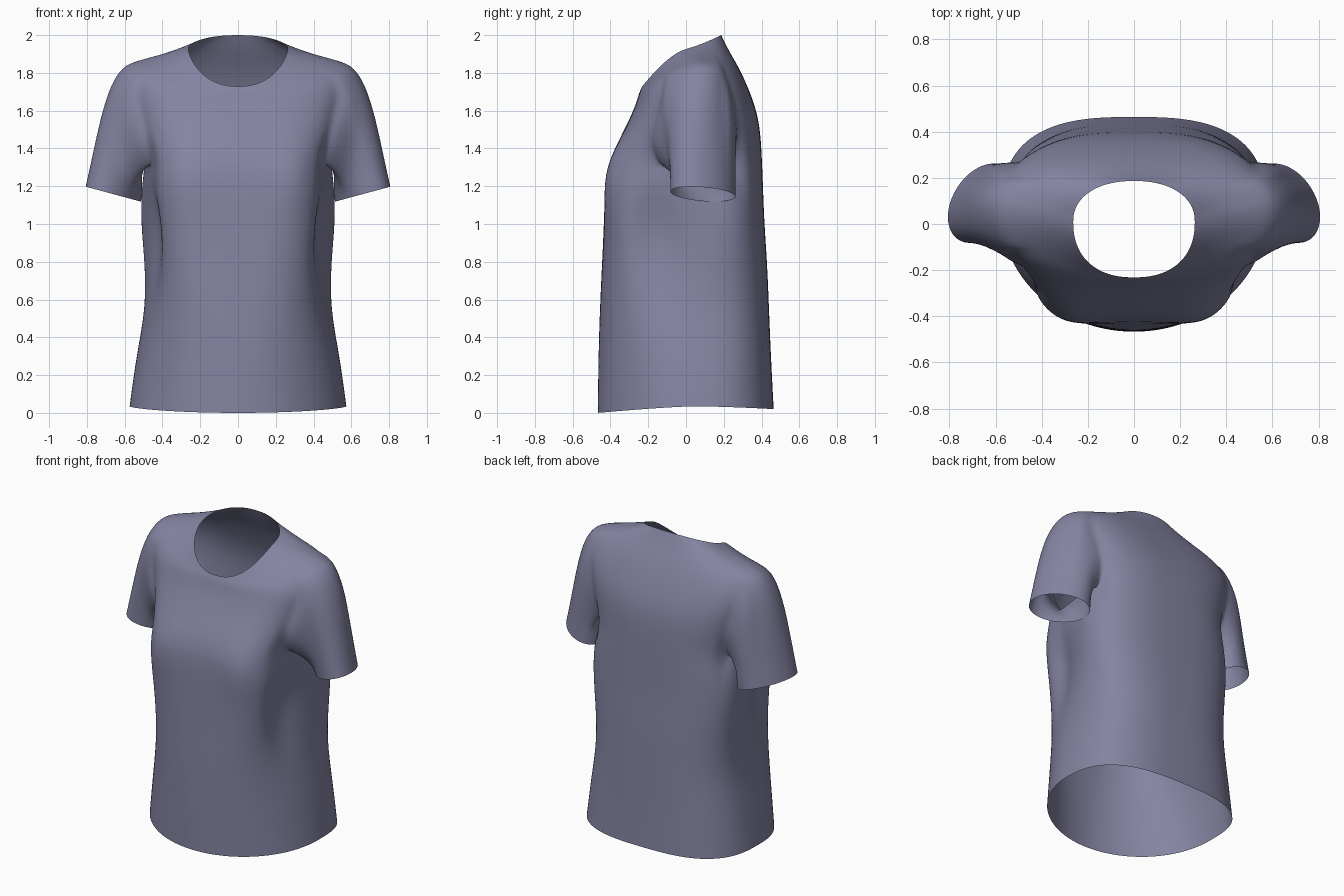
import bpy, bmesh, math
from mathutils import Vector

if "Cube" in bpy.data.objects:
    bpy.data.objects.remove(bpy.data.objects["Cube"])

fabric = bpy.data.materials.new("muted violet fabric")
fabric.diffuse_color = (0.23, 0.23, 0.36, 1)
fabric.use_nodes = True
fabric.node_tree.nodes["Principled BSDF"].inputs["Base Color"].default_value = fabric.diffuse_color

# Torso rows, hem to neckline:
# z front, z side, z back, half width, y front, y back, y of widest point, roundness front, back
ROWS = [
    (0.00, 0.035, 0.02, .575, -.468, .465, .04, 2.0, 2.8),
    (0.30, 0.30, 0.30, .540, -.465, .45, .05, 2.1, 2.8),
    (0.55, 0.55, 0.55, .490, -.457, .44, .08, 2.5, 2.8),
    (0.80, 0.80, 0.80, .497, -.445, .43, .12, 2.9, 2.8),
    (1.00, 1.00, 1.00, .518, -.435, .415, .13, 3.2, 2.8),
    (1.20, 1.18, 1.20, .515, -.428, .408, .12, 3.4, 2.8),
    (1.33, 1.31, 1.35, .495, -.410, .402, .09, 3.2, 2.8),
    (1.45, 1.45, 1.48, .520, -.352, .395, .08, 3.1, 2.9),
    (1.57, 1.60, 1.60, .560, -.292, .375, .08, 2.9, 2.9),
    (1.65, 1.74, 1.72, .595, -.260, .330, .08, 2.7, 2.8),
    (1.69, 1.86, 1.83, .560, -.250, .280, .07, 2.4, 2.5),
    (1.712, 1.895, 1.92, .410, -.240, .225, .05, 2.2, 2.3),
    (1.728, 1.93, 2.00, .264, -.232, .187, .01, 2.3, 2.2),
]
HALF = 12            # columns from side seam to centre line
ARM = 4              # armhole half width in columns
LOW, HIGH = 6, 10    # armhole rows


def torso_point(r, i):
    zf, zs, zb, w, yf, yb, yc, nf, nb = ROWS[r]
    a = math.pi / 2 * i / HALF
    n, ye, ze, p = (nf, yf, zf, 1.3) if i < 0 else (nb, yb, zb, 1.1)
    s, c = abs(math.sin(a)), max(math.cos(a), 0)
    x = 0 if abs(i) == HALF else w * c ** (2 / n)
    y = yc + (ye - yc) * s ** (2 / n)
    z = zs + (ze - zs) * s ** p
    # hanging fold between front panel and side
    x *= 1 - 0.21 * math.exp(-((y + .15) / .15) ** 2 - ((z - .96) / .26) ** 2)
    # bust fullness
    if i < 0:
        y -= 0.03 * math.exp(-((x - .30) / .12) ** 2 - ((z - 1.24) / .17) ** 2)
    # gathered underarm
    if r == LOW and abs(i) <= ARM:
        y = .09 + (y - .09) * .72
    return Vector((x, y, z))


bm = bmesh.new()
grid = [[bm.verts.new(torso_point(r, i)) for i in range(-HALF, HALF + 1)]
        for r in range(len(ROWS))]

# Torso panels, leaving the armhole open
for r in range(len(ROWS) - 1):
    for k in range(2 * HALF):
        if LOW <= r < HIGH and HALF - ARM <= k < HALF + ARM:
            continue
        bm.faces.new((grid[r][k], grid[r][k + 1], grid[r + 1][k + 1], grid[r + 1][k]))

# Sleeve swept from the armhole edge to the cuff
lo, hi = HALF - ARM, HALF + ARM
loop = ([grid[HIGH][k] for k in range(lo, hi)]
        + [grid[r][hi] for r in range(HIGH, LOW, -1)]
        + [grid[LOW][k] for k in range(hi, lo, -1)]
        + [grid[r][lo] for r in range(LOW, HIGH)])
n = len(loop)
STEPS = 7
rings = [loop]
for s in range(1, STEPS + 1):
    t = s / STEPS
    ring = []
    for j, v in enumerate(loop):
        a = 2 * math.pi * (j - ARM) / n
        c, sn = math.cos(a), math.sin(a)
        cuff = Vector((.66 + .148 * c, .09 + .163 * sn - .06 * c, 1.158 + .04 * c))
        d = (cuff - v.co).length
        p1 = v.co + d * Vector((.20, 0, -.05))
        p2 = cuff + d * Vector((-.10, 0, .42))
        u = 1 - t
        ring.append(bm.verts.new(u**3 * v.co + 3*u*u*t * p1 + 3*u*t*t * p2 + t**3 * cuff))
    rings.append(ring)
for a, b in zip(rings, rings[1:]):
    for j in range(n):
        q = (j + 1) % n
        bm.faces.new((a[j], a[q], b[q], b[j]))

bmesh.ops.recalc_face_normals(bm, faces=bm.faces)
bm.faces.ensure_lookup_table()
if bm.faces[0].normal.y > 0:      # first face is front hem, must point forward
    bmesh.ops.reverse_faces(bm, faces=bm.faces)
for f in bm.faces:
    f.smooth = True

me = bpy.data.meshes.new("short_sleeve_shirt")
bm.to_mesh(me)
bm.free()
me.materials.append(fabric)
shirt = bpy.data.objects.new("short_sleeve_shirt", me)
bpy.context.collection.objects.link(shirt)

# Mirror to the other side and smooth
mirror = shirt.modifiers.new("Mirror", 'MIRROR')
mirror.use_clip = True
mirror.merge_threshold = 0.001
sub = shirt.modifiers.new("Smooth", 'SUBSURF')
sub.levels = sub.render_levels = 2
